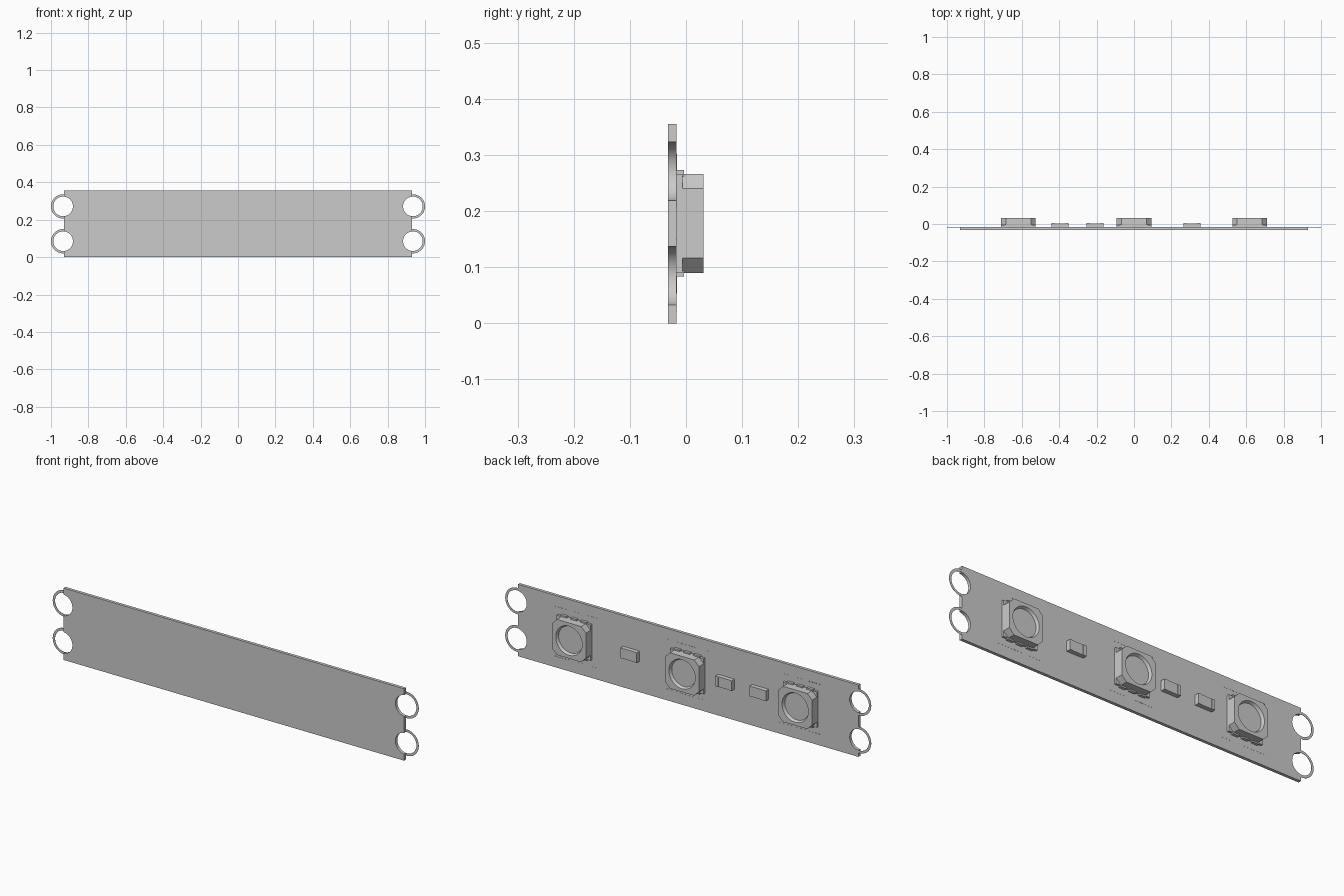
import bpy, bmesh, math
from math import cos, sin, pi

old = bpy.data.objects.get("Cube")
if old:
    bpy.data.objects.remove(old)

grey = bpy.data.materials.new("plain grey")
grey.use_nodes = True
colour = (0.6, 0.6, 0.6, 1)
grey.diffuse_color = colour
grey.node_tree.nodes["Principled BSDF"].inputs["Base Color"].default_value = colour

BACK = -0.017          # component side of the board
MID = 0.178            # centre line height
HALF = 0.93            # half length of the board
HOLE_X, HOLE_R, RING_R = 0.935, 0.0525, 0.065
HOLE_Z = (0.085, 0.271)


def finish(name, bm, smooth=False):
    bmesh.ops.recalc_face_normals(bm, faces=bm.faces)
    mesh = bpy.data.meshes.new(name)
    bm.to_mesh(mesh)
    bm.free()
    obj = bpy.data.objects.new(name, mesh)
    bpy.context.collection.objects.link(obj)
    mesh.materials.append(grey)
    if smooth:
        bpy.ops.object.select_all(action='DESELECT')
        obj.select_set(True)
        bpy.context.view_layer.objects.active = obj
        bpy.ops.object.shade_smooth_by_angle(angle=math.radians(30))
    return obj


def prism(bm, outline, y0, y1):
    """Extrude an (x, z) outline along y."""
    face = bm.faces.new([bm.verts.new((x, y0, z)) for x, z in outline])
    moved = bmesh.ops.extrude_face_region(bm, geom=[face])["geom"]
    verts = [v for v in moved if isinstance(v, bmesh.types.BMVert)]
    bmesh.ops.translate(bm, verts=verts, vec=(0, y1 - y0, 0))


def rect(x, z, w, h):
    return [(x + a * w / 2, z + b * h / 2) for a, b in ((-1, -1), (1, -1), (1, 1), (-1, 1))]


def arc(cx, cz, r, start, end, n=24):
    return [(cx + r * cos(start + (end - start) * i / n),
             cz + r * sin(start + (end - start) * i / n)) for i in range(n + 1)]


# Board with two half-round notches at each end
def right_edge():
    a = math.acos((HALF - HOLE_X) / HOLE_R)
    pts = [(HALF, 0)]
    for z in HOLE_Z:
        pts += arc(HOLE_X, z, HOLE_R, 2 * pi - a, a)
    return pts + [(HALF, 0.355)]


edge = right_edge()
bm = bmesh.new()
prism(bm, edge + [(-x, z) for x, z in reversed(edge)], -0.032, BACK)
finish("board", bm, True)

# Thin contact rings that overhang the board ends
bm = bmesh.new()
for side in (-1, 1):
    for z in HOLE_Z:
        ends = [math.acos((HALF - HOLE_X) / r) for r in (RING_R, HOLE_R)]
        outline = arc(HOLE_X, z, RING_R, -ends[0], ends[0])
        outline += arc(HOLE_X, z, HOLE_R, ends[1], -ends[1])
        prism(bm, [(side * x, zz) for x, zz in outline], BACK - 0.001, BACK)
finish("contact_rings", bm, True)


# Light package: chamfered housing with a round recess, on a base with leads
def housing(x):
    bm = bmesh.new()
    w, h, c, n = 0.0925, 0.088, 0.026, 48
    low, top, floor = -0.006, 0.031, 0.017
    corners = [(w, h - c), (w - c, h), (c - w, h), (-w, h - c),
               (-w, c - h), (c - w, -h), (w - c, -h), (w, c - h)]
    base = [bm.verts.new((x + a, low, MID + b)) for a, b in corners]
    rim = [bm.verts.new((x + a, top, MID + b)) for a, b in corners]
    loops = [[bm.verts.new((x + r * cos(2 * pi * i / n), y, MID + r * sin(2 * pi * i / n)))
              for i in range(n)] for r, y in ((0.072, top), (0.066, floor))]
    bm.faces.new(base)
    bm.faces.new(loops[1])
    for a, b in ((base, rim), loops):
        for i in range(len(a)):
            j = (i + 1) % len(a)
            bm.faces.new((a[i], a[j], b[j], b[i]))
    edges = [bm.edges.get((l[i], l[i - 1])) for l in (rim, loops[0]) for i in range(len(l))]
    bmesh.ops.triangle_fill(bm, edges=edges, use_beauty=True)
    finish("light_housing", bm, True)

    bm = bmesh.new()
    prism(bm, rect(x, MID, 0.185, 0.176), BACK, -0.006)
    finish("light_base", bm)

    bm = bmesh.new()
    for side in (-1, 1):
        for k in (-1, 0, 1):
            prism(bm, rect(x + k * 0.054, MID + side * 0.085, 0.034, 0.02), BACK, -0.004)
    finish("light_leads", bm)


for x in (-0.618, 0, 0.618):
    housing(x)

# Small resistors with end caps
for x in (-0.395, -0.208, 0.31):
    bm = bmesh.new()
    prism(bm, rect(x, MID, 0.056, 0.05), BACK, 0.004)
    finish("resistor_body", bm)
    bm = bmesh.new()
    for side in (-1, 1):
        prism(bm, rect(x + side * 0.0365, MID, 0.017, 0.05), BACK, 0.006)
    finish("resistor_caps", bm)

# Thin printed guide lines around the lights
bm = bmesh.new()
for x in (-0.618, 0, 0.618):
    for z in (0.055, 0.301):
        for k in range(-6, 7):
            prism(bm, rect(x + k * 0.019, z, 0.012, 0.003), BACK, BACK + 0.0006)
prism(bm, rect(-0.135, MID, 0.004, 0.246), BACK, BACK + 0.0006)
finish("guide_lines", bm)
